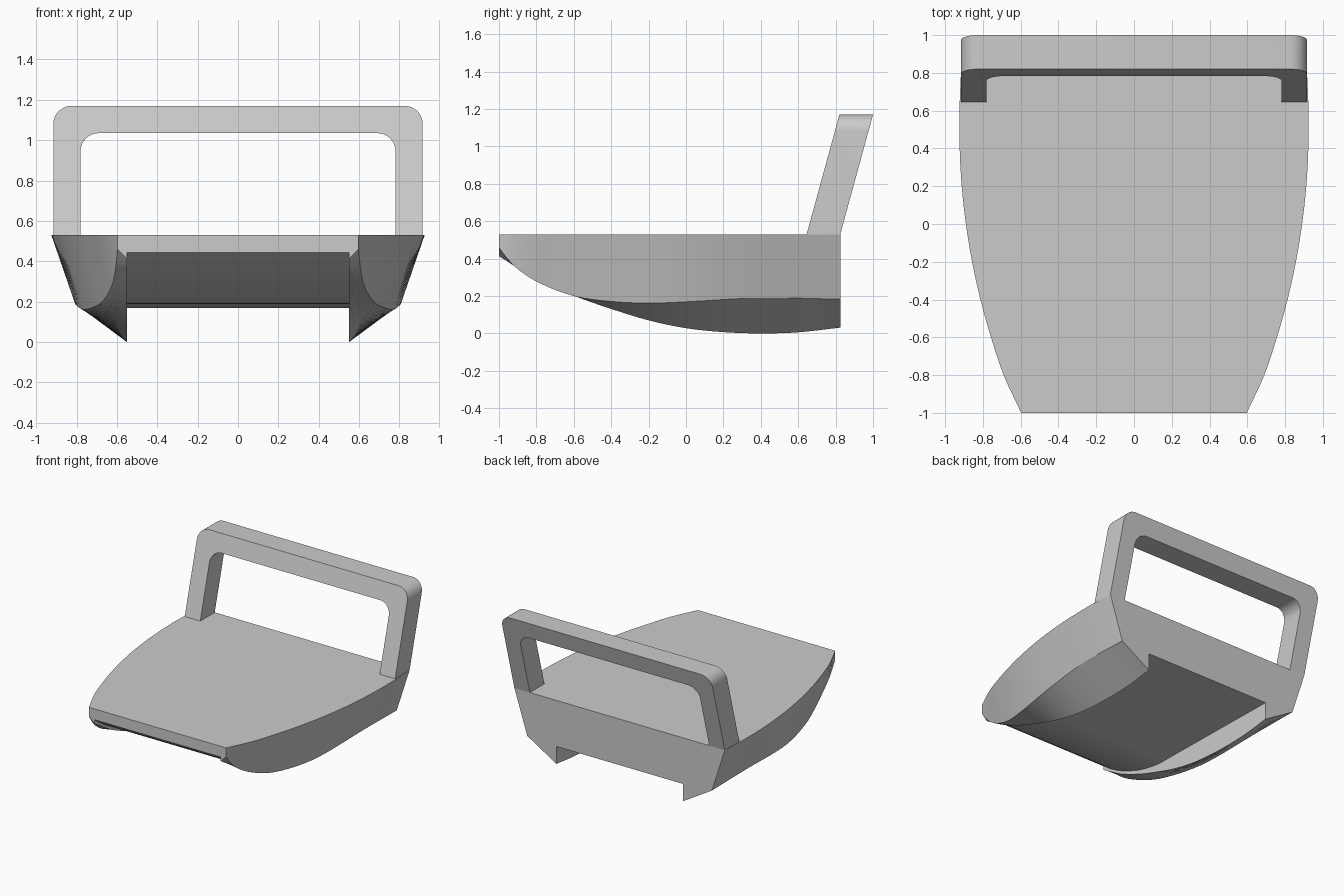
import bpy, bmesh
from math import sin, cos, pi, radians

if "Cube" in bpy.data.objects:
    bpy.data.objects.remove(bpy.data.objects["Cube"])

DECK, TUNNEL = 0.53, 0.55


def smooth_curve(pts):
    """Cubic Hermite interpolation through (y, value) points."""
    n = len(pts)
    slope = []
    for i in range(n):
        a, b = pts[max(i - 1, 0)], pts[min(i + 1, n - 1)]
        slope.append((b[1] - a[1]) / (b[0] - a[0]))

    def f(y):
        i = max(j for j in range(n - 1) if j == 0 or pts[j][0] <= y)
        (y0, v0), (y1, v1) = pts[i], pts[i + 1]
        h = y1 - y0
        t = (y - y0) / h
        return ((2*t**3 - 3*t**2 + 1) * v0 + (t**3 - 2*t**2 + t) * h * slope[i]
                + (3*t**2 - 2*t**3) * v1 + (t**3 - t**2) * h * slope[i + 1])
    return f


def loft(name, rings):
    """Bridge closed rings of equal length and cap both ends."""
    bm = bmesh.new()
    loops = [[bm.verts.new(p) for p in r] for r in rings]
    n = len(loops[0])
    for a, b in zip(loops, loops[1:]):
        for i in range(n):
            j = (i + 1) % n
            bm.faces.new((a[i], a[j], b[j], b[i]))
    bm.faces.new(loops[0])
    bm.faces.new(loops[-1])
    bmesh.ops.recalc_face_normals(bm, faces=bm.faces)
    me = bpy.data.meshes.new(name)
    bm.to_mesh(me)
    bm.free()
    ob = bpy.data.objects.new(name, me)
    bpy.context.collection.objects.link(ob)
    bpy.ops.object.select_all(action='DESELECT')
    ob.select_set(True)
    bpy.context.view_layer.objects.active = ob
    bpy.ops.object.shade_smooth_by_angle(angle=radians(20))
    return ob


# Hull lines along the length
deck_x = smooth_curve([(-1, .597), (-.8, .69), (-.6, .757), (-.4, .813), (-.2, .857),
                       (0, .89), (.2, .912), (.4, .923), (.6, .924), (.825, .915)])
chine_x = smooth_curve([(-1, .597), (-.82, .622), (-.65, .66), (-.45, .71), (-.2, .76),
                        (0, .785), (.4, .806), (.825, .803)])
chine_z = smooth_curve([(-1, .46), (-.93, .37), (-.8, .278), (-.6, .2), (-.4, .171),
                        (-.2, .162), (0, .169), (.4, .19), (.825, .183)])
keel_z = smooth_curve([(-1, .413), (-.93, .37), (-.8, .292), (-.6, .202), (-.4, .131),
                       (-.2, .07), (0, .028), (.2, .007), (.4, .0), (.6, .006), (.825, .031)])
roof_z = smooth_curve([(-1, .445), (-.9, .375), (-.8, .318), (-.6, .236), (-.4, .193),
                       (-.2, .187), (.825, .168)])

# Twin hull with centre tunnel
rings = []
N = 48
for i in range(N + 1):
    y = -1 + 1.825 * i / N
    half = [(deck_x(y), DECK), (chine_x(y), chine_z(y)),
            (TUNNEL, max(keel_z(y), 0)), (TUNNEL, roof_z(y))]
    section = half + [(-x, z) for x, z in reversed(half)]
    rings.append([(x, y, z) for x, z in section])
loft("hull", rings)


# Raked roll bar
def arch(x, top, r):
    """Upside-down U from right foot to left foot with rounded corners."""
    right = [(x, DECK)] + [(x - r + r * cos(a), top - r + r * sin(a))
                           for a in (pi / 2 * k / 10 for k in range(11))]
    return right + [(-px, pz) for px, pz in reversed(right)]


def rake(z):
    return (z - DECK) * 0.175 / 0.64


bar = []
for (ox, oz), (ix, iz) in zip(arch(.915, 1.17, .09), arch(.78, 1.035, .09)):
    bar.append([(ox, .645 + rake(oz), oz), (ox, .825 + rake(oz), oz),
                (ix, .825 + rake(iz), iz), (ix, .645 + rake(iz), iz)])
loft("roll_bar", bar)
